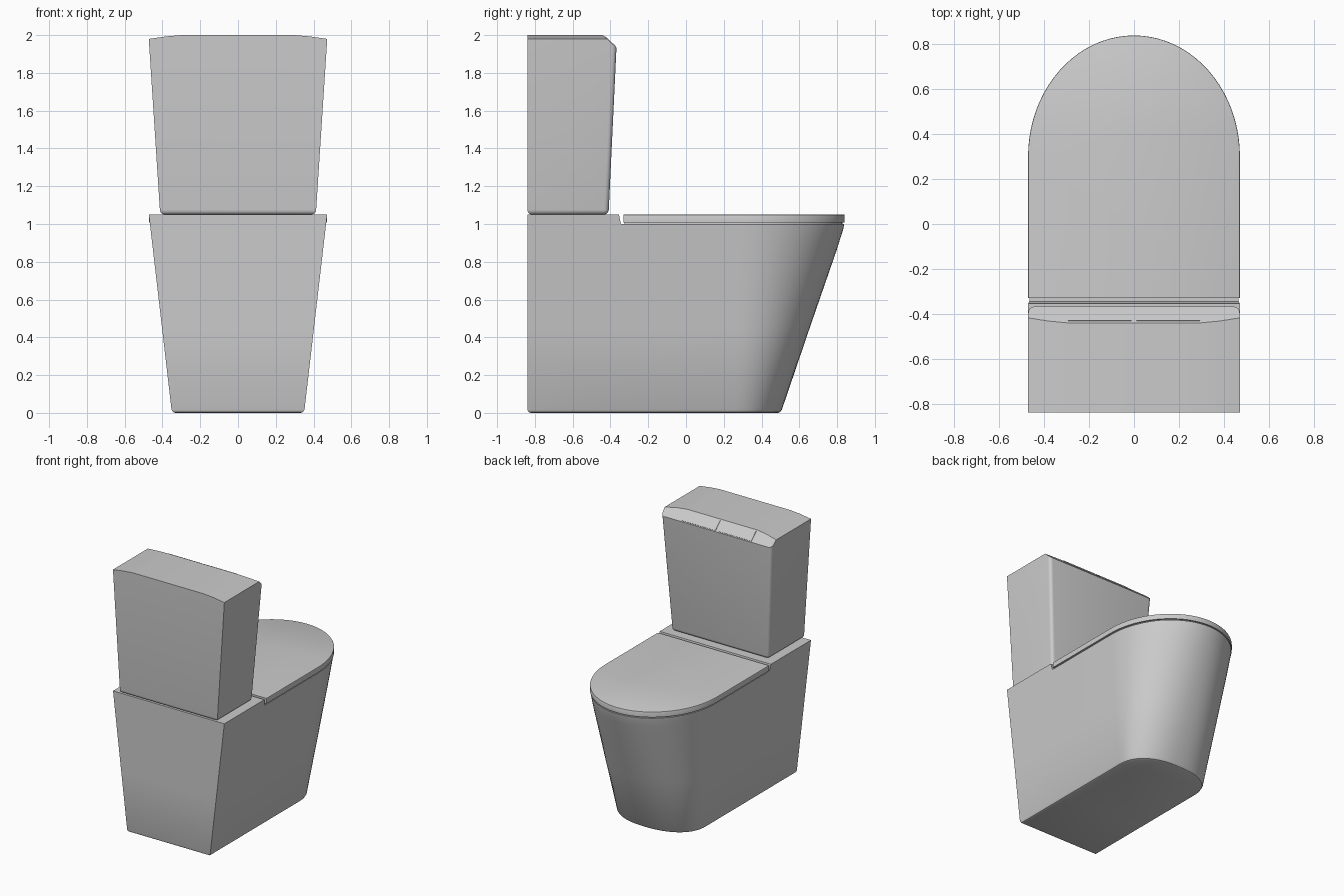
import bpy, bmesh, math
from mathutils import Vector

if "Cube" in bpy.data.objects:
    bpy.data.objects.remove(bpy.data.objects["Cube"])

BACK, DECK = -0.84, -0.345
N = 40


def lerp(a, b, t):
    return a + (b - a) * t


def finish(bm, name, angle=30):
    bmesh.ops.recalc_face_normals(bm, faces=bm.faces)
    me = bpy.data.meshes.new(name)
    bm.to_mesh(me)
    bm.free()
    ob = bpy.data.objects.new(name, me)
    bpy.context.collection.objects.link(ob)
    bpy.ops.object.select_all(action='DESELECT')
    ob.select_set(True)
    bpy.context.view_layer.objects.active = ob
    bpy.ops.object.shade_smooth_by_angle(angle=math.radians(angle))
    return ob


def nose(w, start, tip, p):
    """Rounded front, from the left side round to the right."""
    pts = []
    for i in range(N + 1):
        a = math.pi * (1 - i / N)
        c, s = math.cos(a), max(math.sin(a), 0)
        pts.append((math.copysign(abs(c) ** (2 / p), c) * w,
                    start + (tip - start) * s ** (2 / p)))
    return pts


def bridge(bm, a, b):
    for i in range(len(a)):
        j = (i + 1) % len(a)
        bm.faces.new((a[i], a[j], b[j], b[i]))


def loft(bm, sections):
    rings = [[bm.verts.new((x, y, z)) for x, y in pts] for z, pts in sections]
    for a, b in zip(rings, rings[1:]):
        bridge(bm, a, b)
    bm.faces.new(rings[0])
    return rings


# Pedestal bowl with raised rear deck
bm = bmesh.new()
sections = []
for z, tip, inset in [(0, .505, .018), (.005, .505, .006), (.018, .508, 0),
                      (.45, .655, 0), (.86, .797, 0), (.93, .819, 0),
                      (.97, .832, 0), (1.0, .838, 0)]:
    w = lerp(.35, .472, z / 1.05) - inset
    back = BACK + inset
    pts = [(-w, back), (-w, DECK)]
    pts += nose(w, lerp(.25, .30, z), tip - inset, lerp(2.3, 2.0, z))
    pts += [(w, DECK), (w, back)]
    sections.append((z, pts))
top = loft(bm, sections)[-1]
bm.faces.new(top[1:-1])
low = [top[0], top[1], top[-2], top[-1]]
high = [bm.verts.new((x, y, 1.05)) for x, y in
        [(-.472, BACK), (-.472, -.355), (.472, -.355), (.472, BACK)]]
bridge(bm, low, high)
bm.faces.new(high)
finish(bm, "pedestal_bowl")


# Closed lid and the recessed seam under it
def slab(name, w, back, tip, z0, z1, r):
    bm = bmesh.new()
    secs = []
    for z, d in [(z0, 0), (z1 - r, 0), (z1 - r * .3, r * .3), (z1, r)]:
        secs.append((z, [(-w + d, back)] + nose(w - d, .30, tip - d, 2)
                     + [(w - d, back)]))
    bm.faces.new(loft(bm, secs)[-1])
    finish(bm, name)


slab("seat_seam", .458, -.325, .828, .998, 1.014, .001)
slab("lid", .472, -.33, .84, 1.009, 1.05, .004)

# Cistern: tapered box, rounded below and at front corners
bm = bmesh.new()
low, high = [[bm.verts.new(p) for p in ((-w, BACK, z), (-w, f, z), (w, f, z), (w, BACK, z))]
             for w, f, z in ((.412, -.41, 1.05), (.475, -.364, 2.02))]
bridge(bm, low, high)
bm.faces.new(low)
bm.faces.new(high)
soft = [e for e in bm.edges
        if all(v.co.z < 1.1 for v in e.verts)
        or (all(v.co.y > -.5 for v in e.verts)
            and abs(e.verts[0].co.z - e.verts[1].co.z) > .5)]
bmesh.ops.recalc_face_normals(bm, faces=bm.faces)
bmesh.ops.bevel(bm, geom=soft, offset=.025, segments=5, profile=.5, affect='EDGES')

# Crowned top and sloped button face, cut by planes
cuts = [((0, 0, 2), (0, 0, 1)), ((0, -.44, 2), (0, .065, .07))]
for s in (-1, 1):
    cuts += [((s * .30, 0, 2), (s * .007, 0, .08)),
             ((s * .38, 0, 1.993), (s * .013, 0, .09))]
for co, no in cuts:
    r = bmesh.ops.bisect_plane(bm, geom=bm.verts[:] + bm.edges[:] + bm.faces[:],
                               plane_co=co, plane_no=Vector(no).normalized(),
                               clear_outer=True)
    rim = [e for e in bm.edges if e.is_boundary]
    if rim:
        bmesh.ops.holes_fill(bm, edges=rim, sides=0)
finish(bm, "cistern")

# Twin flush buttons on the slope
for side, s in (("left", -1), ("right", 1)):
    bpy.ops.mesh.primitive_cube_add(size=1, location=(s * .152, -.403, 1.9655),
                                    rotation=(-math.atan2(.065, .07), 0, 0))
    ob = bpy.context.object
    ob.name = side + "_flush_button"
    ob.scale = (.283, .082, .008)
